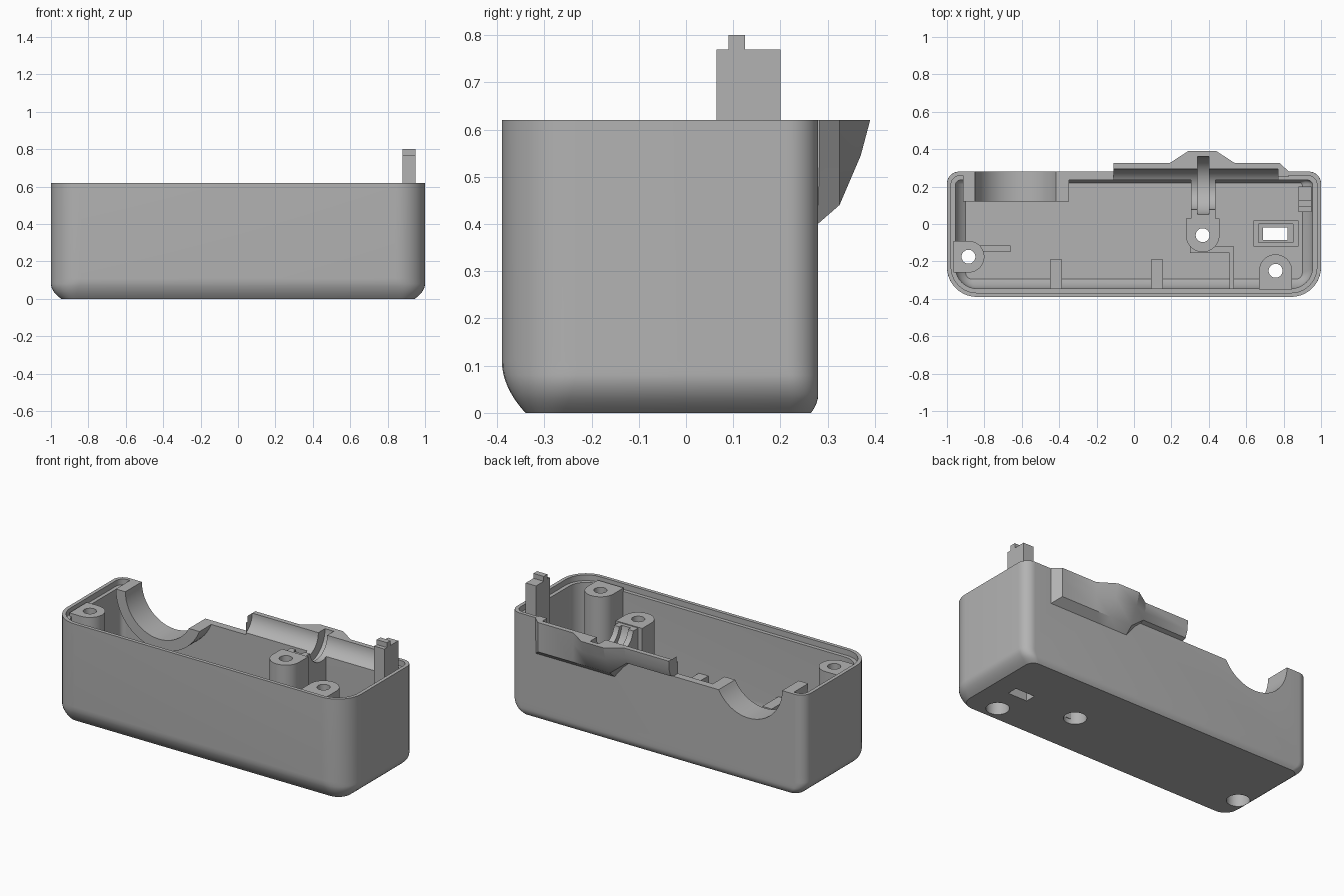
import bpy, bmesh, math
from mathutils import Matrix, Vector

cube = bpy.data.objects.get("Cube")
if cube:
    bpy.data.objects.remove(cube, do_unlink=True)

TOP = 0.62
LOW = 0.51
GREY = (0.45, 0.45, 0.45, 1)
mat = bpy.data.materials.new("plain_grey")
mat.use_nodes = True
mat.diffuse_color = GREY
mat.node_tree.nodes["Principled BSDF"].inputs["Base Color"].default_value = GREY


def finish(bm, name):
    bmesh.ops.recalc_face_normals(bm, faces=bm.faces)
    me = bpy.data.meshes.new(name)
    bm.to_mesh(me)
    bm.free()
    me.materials.append(mat)
    ob = bpy.data.objects.new(name, me)
    bpy.context.collection.objects.link(ob)
    return ob


def loft(name, rings):
    """Skin equal-length closed rings and cap both ends."""
    bm = bmesh.new()
    loops = [[bm.verts.new(p) for p in r] for r in rings]
    n = len(loops[0])
    for a, b in zip(loops, loops[1:]):
        for i in range(n):
            bm.faces.new((a[i], a[(i + 1) % n], b[(i + 1) % n], b[i]))
    bm.faces.new(loops[0])
    bm.faces.new(loops[-1])
    return finish(bm, name)


def prism(name, pts, z0, z1):
    return loft(name, [[(x, y, z) for x, y in pts] for z in (z0, z1)])


def box(name, x0, x1, y0, y1, z0, z1):
    return prism(name, [(x0, y0), (x1, y0), (x1, y1), (x0, y1)], z0, z1)


def cyl(name, centre, r, length, axis):
    bm = bmesh.new()
    rot = Vector((0, 0, 1)).rotation_difference(Vector(axis)).to_matrix().to_4x4()
    bmesh.ops.create_cone(bm, cap_ends=True, segments=64, radius1=r, radius2=r,
                          depth=length, matrix=Matrix.Translation(centre) @ rot)
    return finish(bm, name)


def combine(ob, others, op="DIFFERENCE"):
    for other in others:
        mod = ob.modifiers.new("cut", "BOOLEAN")
        mod.operation = op
        mod.solver = "EXACT"
        mod.object = other
    deps = bpy.context.evaluated_depsgraph_get()
    me = bpy.data.meshes.new_from_object(ob.evaluated_get(deps))
    ob.modifiers.clear()
    ob.data = me


def outline(z, side, front, back, rf, rb):
    """Rounded rectangle, inset per side, with front and back corner radii."""
    x, y0, y1 = 1 - side, -0.39 + front, 0.28 - back
    pts = []
    for cx, cy, r, start in ((x - rf, y0 + rf, rf, 270), (x - rb, y1 - rb, rb, 0),
                             (rb - x, y1 - rb, rb, 90), (rf - x, y0 + rf, rf, 180)):
        for i in range(11):
            a = math.radians(start + 9 * i)
            pts.append((cx + r * math.cos(a), cy + r * math.sin(a), z))
    return pts


def ease(z, height):
    return max(0, 1 - z / height) ** 2


def body_ring(z, wall=0, lift=0):
    k = ease(z, 0.11)
    return outline(z + lift, 0.055 * ease(z, 0.08) + wall, 0.05 * k + wall,
                   0.015 * ease(z, 0.04) + wall,
                   0.16 - wall - 0.08 * k, 0.065 - wall * 0.8 - 0.015 * k)


# Main shell, hollowed, with a stepped rim
levels = [0, 0.01, 0.02, 0.03, 0.04, 0.055, 0.07, 0.08, 0.095, 0.11, TOP]
shell = loft("case_shell", [body_ring(z) for z in levels])
cavity = loft("cavity_cutter", [body_ring(z, 0.045, 0.045) for z in levels])
lip = loft("lip_cutter", [body_ring(z, 0.022) for z in (0.585, 0.7)])

# Cutters for the rear openings
notch = cyl("notch_cutter", (-0.62, 0.25, TOP), 0.23, 0.4, (0, 1, 0))
lowered = box("lowered_cutter", -0.6, -0.11, 0.08, 0.5, LOW, 0.8)
channel = cyl("channel_cutter", (0.33, 0.185, TOP), 0.11, 0.88, (1, 0, 0))
slot = cyl("slot_cutter", (0.37, 0.205, TOP), 0.155, 0.06, (1, 0, 0))
trim = box("trim_cutter", -1, 0, 0, 0.5, TOP, 1)
window = box("window_cutter", 0.69, 0.82, -0.085, -0.02, -0.1, 0.5)
cutters = [cavity, lip, notch, lowered, channel, slot, trim, window]

# Screw bosses: round with a square tail, drilled and counterbored
parts = []
drills = []
for name, cx, cy, r, turn, tail in (("left_boss", -0.885, -0.175, 0.085, 180, 0.08),
                                    ("middle_boss", 0.367, -0.06, 0.09, 90, 0.09),
                                    ("right_boss", 0.757, -0.25, 0.088, 270, 0.1)):
    pts = [(r * math.cos(math.radians(a)), r * math.sin(math.radians(a)))
           for a in range(90, 271, 9)] + [(tail, -r), (tail, r)]
    c, s = math.cos(math.radians(turn)), math.sin(math.radians(turn))
    boss = prism(name, [(cx + c * x - s * y, cy + s * x + c * y) for x, y in pts],
                 0.02, 0.605)
    pair = [cyl("drill", (cx, cy, 0.4), 0.037, 1.2, (0, 0, 1)),
            cyl("counterbore", (cx, cy, 0.1), 0.064, 0.4, (0, 0, 1))]
    combine(boss, pair)
    drills += pair
    parts.append(boss)

combine(shell, [cavity, lip, notch, lowered, channel, slot, window] + drills)
parts.append(shell)

# Half-round collar behind the notch
collar = cyl("notch_collar", (-0.62, 0.195, TOP), 0.295, 0.15, (0, 1, 0))
combine(collar, [notch, trim, lowered])
parts.append(collar)

# Rear bulge lofted along x
shallow = [(0.25, 0.5), (0.305, 0.52), (0.32, 0.56), (0.325, TOP), (0.25, TOP)]
peak = [(0.25, 0.375), (0.325, 0.44), (0.37, 0.545), (0.39, TOP), (0.25, TOP)]
deep = [(0.25, 0.375), (0.325, 0.44), (0.325, 0.55), (0.325, TOP), (0.25, TOP)]
end = [(0.25, 0.375), (0.279, 0.4), (0.283, 0.55), (0.283, TOP), (0.25, TOP)]
stations = ((-0.11, shallow), (0.19, shallow), (0.29, peak), (0.44, peak),
            (0.54, deep), (0.78, deep), (0.825, end))
bulge = loft("rear_bulge", [[(x, y, z) for y, z in sec] for x, sec in stations])
combine(bulge, [channel, slot])
parts.append(bulge)

# Slotted holder between the middle boss and the rear wall
holder = box("slotted_holder", 0.305, 0.435, 0.02, 0.26, 0.03, 0.6)
combine(holder, [channel, slot])
parts.append(holder)

# Frame round the floor window
frame = box("window_frame", 0.64, 0.88, -0.12, 0.02, 0.03, 0.12)
recess = box("recess_cutter", 0.665, 0.85, -0.1, 0, 0.08, 0.3)
combine(frame, [recess, window])
cutters.append(recess)
parts.append(frame)

# Upright latch post with a nub
parts.append(box("latch_post", 0.88, 0.95, 0.065, 0.2, 0.03, 0.77))
parts.append(box("latch_nub", 0.88, 0.95, 0.09, 0.125, 0.76, 0.8))

# Inner ribs
for x in (-0.418, 0.122):
    parts.append(box("front_rib", x - 0.032, x + 0.032, -0.35, -0.19, 0.03, 0.22))
parts.append(box("left_fin", -0.83, -0.66, -0.15, -0.115, 0.03, 0.25))
parts.append(box("divider_cross", 0.3, 0.535, -0.155, -0.12, 0.03, 0.25))
parts.append(box("divider_front", 0.51, 0.535, -0.35, -0.14, 0.03, 0.25))

for ob in cutters + drills:
    bpy.data.objects.remove(ob, do_unlink=True)

bpy.ops.object.select_all(action="DESELECT")
for ob in parts:
    ob.select_set(True)
bpy.context.view_layer.objects.active = shell
bpy.ops.object.shade_smooth_by_angle(angle=math.radians(30))
